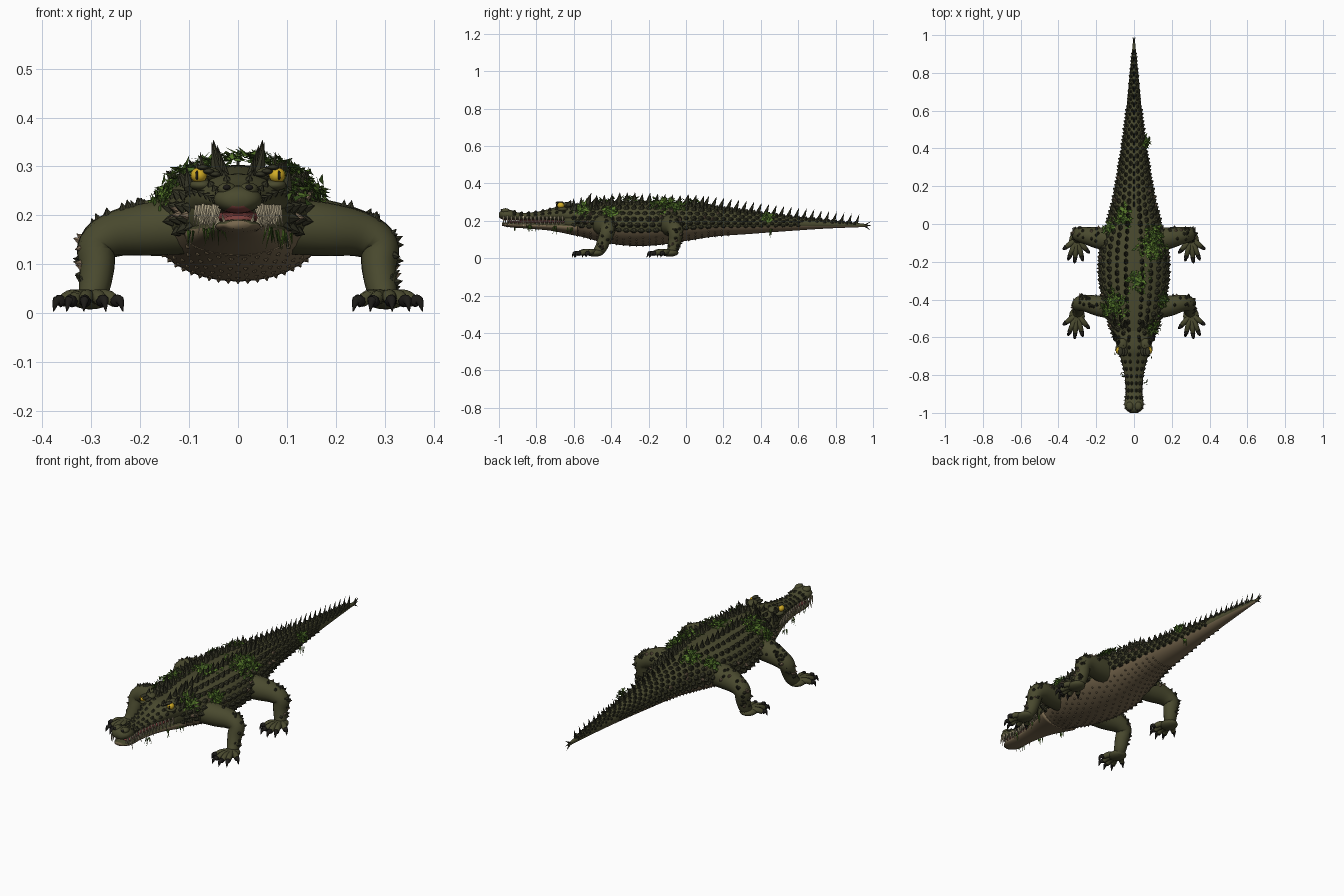
import bpy, bmesh, math, random
from mathutils import Vector

random.seed(4)
if "Cube" in bpy.data.objects:
    bpy.data.objects.remove(bpy.data.objects["Cube"])


def paint(name, r, g, b):
    m = bpy.data.materials.new(name)
    m.use_nodes = True
    m.diffuse_color = (r, g, b, 1)
    bsdf = m.node_tree.nodes["Principled BSDF"]
    bsdf.inputs["Base Color"].default_value = (r, g, b, 1)
    bsdf.inputs["Roughness"].default_value = 0.8
    return m


HIDE = paint("olive hide", .068, .068, .028)
BELLY = paint("brown belly", .18, .132, .073)
SCUTE = paint("dark scute", .034, .034, .018)
CLAW = paint("black claw", .012, .011, .009)
TOOTH = paint("ivory tooth", .5, .43, .28)
FLESH = paint("mouth flesh", .2, .05, .045)
EYE = paint("yellow eye", .65, .42, .02)
MOSS = paint("bright moss", .1, .2, .025)
WEED = paint("deep moss", .045, .095, .015)
SHELL = paint("tan barnacle", .2, .145, .09)


def finish(name, bm, mats, smooth=False):
    bmesh.ops.recalc_face_normals(bm, faces=bm.faces)
    for f in bm.faces:
        f.smooth = smooth
    me = bpy.data.meshes.new(name)
    bm.to_mesh(me)
    bm.free()
    for m in mats:
        me.materials.append(m)
    ob = bpy.data.objects.new(name, me)
    bpy.context.collection.objects.link(ob)


def sample(table, t):
    """Smooth interpolation of table rows keyed by their first value."""
    n = len(table)
    i = max(k for k in range(n - 1) if k == 0 or table[k][0] <= t)
    p, q = table[i], table[i + 1]
    a, b = table[max(i - 1, 0)], table[min(i + 2, n - 1)]
    d = q[0] - p[0]
    u = min(max((t - p[0]) / d, 0), 1)
    out = []
    for k in range(1, len(p)):
        m0 = (q[k] - a[k]) / (q[0] - a[0]) * d
        m1 = (b[k] - p[k]) / (b[0] - p[0]) * d
        out.append((2*u**3 - 3*u**2 + 1) * p[k] + (u**3 - 2*u*u + u) * m0
                   + (3*u*u - 2*u**3) * q[k] + (u**3 - u*u) * m1)
    return out


def bridge(bm, rings):
    for r, s in zip(rings, rings[1:]):
        for i in range(len(r)):
            j = (i + 1) % len(r)
            bm.faces.new((r[i], r[j], s[j], s[i]))
    bm.faces.new(rings[0])
    bm.faces.new(rings[-1])


def skin(table, y, a):
    """Point on a lofted hull; a is the angle from the top."""
    w, top, bot = sample(table, y)
    return Vector((w * math.sin(a), y, (top + bot) / 2 + (top - bot) / 2 * math.cos(a)))


def skin_normal(table, y, a):
    da = skin(table, y, a + .02) - skin(table, y, a - .02)
    dy = skin(table, y + .01, a) - skin(table, y - .01, a)
    return da.cross(dy).normalized()


def hull(name, table, mats, steps, seg=32, under=-.38):
    bm = bmesh.new()
    y0, y1 = table[0][0], table[-1][0]
    rings = [[bm.verts.new(skin(table, y0 + (y1 - y0) * k / steps, math.tau * i / seg))
              for i in range(seg)] for k in range(steps + 1)]
    bridge(bm, rings)
    if len(mats) > 1:
        for f in bm.faces:
            c = f.calc_center_median()
            w, top, bot = sample(table, c.y)
            f.material_index = int((c.z - (top + bot) / 2) < under * (top - bot) / 2)
    finish(name, bm, mats, True)


def limb(bm, path, seg=14, sub=5):
    """Tube through rows of (x, y, z, radius)."""
    tab = [(i,) + tuple(p) for i, p in enumerate(path)]
    pts = [sample(tab, k / sub) for k in range((len(path) - 1) * sub + 1)]
    rings = []
    for k, p in enumerate(pts):
        t = Vector(pts[min(k + 1, len(pts) - 1)][:3]) - Vector(pts[max(k - 1, 0)][:3])
        u = t.cross(Vector((.3, .8, .2))).normalized()
        v = t.cross(u).normalized()
        rings.append([bm.verts.new(Vector(p[:3]) + p[3] * (u * math.cos(math.tau*i/seg)
                      + v * math.sin(math.tau*i/seg))) for i in range(seg)])
    bridge(bm, rings)


def spike(bm, base, normal, length, width, height, lean=.4, mat=0, sides=6):
    """Flattened cone, long in y, with its tip swept back."""
    n = Vector(normal).normalized()
    t = Vector((0, 1, 0)) - n * n.y
    t = t.normalized() if t.length > .1 else Vector((1, 0, 0))
    s = n.cross(t)
    ring = [bm.verts.new(base - n * height * .15 + t * length * math.cos(math.tau*i/sides)
            + s * width * math.sin(math.tau*i/sides)) for i in range(sides)]
    tip = bm.verts.new(base + n * height + t * length * lean)
    for i in range(sides):
        bm.faces.new((ring[i], ring[(i + 1) % sides], tip)).material_index = mat


def ball(bm, centre, scale, mat=0):
    r = bmesh.ops.create_uvsphere(bm, u_segments=16, v_segments=10, radius=1)
    for v in r["verts"]:
        v.co = Vector(centre) + Vector([a * b for a, b in zip(v.co, scale)])
        for f in v.link_faces:
            f.material_index = mat


BODY = [(-.65, .085, .268, .135), (-.55, .12, .287, .112), (-.45, .152, .298, .086),
        (-.3, .178, .303, .066), (-.15, .178, .302, .07), (0, .14, .293, .092),
        (.15, .105, .275, .115), (.35, .072, .25, .13), (.55, .046, .226, .145),
        (.75, .027, .205, .158), (.97, .005, .182, .167)]
SKULL = [(-1, .02, .243, .218), (-.985, .042, .257, .208), (-.95, .05, .26, .204),
         (-.89, .04, .243, .205), (-.8, .05, .248, .204), (-.72, .068, .266, .198),
         (-.66, .088, .284, .185), (-.56, .112, .284, .16)]
JAW = [(-.985, .024, .19, .173), (-.95, .045, .192, .166), (-.85, .045, .192, .158),
       (-.72, .066, .195, .146), (-.58, .11, .205, .118)]
TONGUE = [(-.95, .03, .2, .184), (-.8, .04, .206, .184), (-.62, .07, .212, .18)]
hull("body_and_tail", BODY, [HIDE, BELLY], 90)
hull("upper_skull", SKULL, [HIDE, FLESH], 48, under=-.8)
hull("lower_jaw", JAW, [HIDE, BELLY], 36, under=.25)
hull("tongue", TONGUE, [FLESH], 16, 16)

# Back armour: rows of scutes, taller towards the spine
bm = bmesh.new()
for row, a in enumerate((.24, .52, .8, 1.08, 1.36, 1.64, 1.9)):
    for k in range(38):
        y = -.6 + k * .04 + (row % 2) * .02
        w = sample(BODY, y)[0]
        if y > .93 or (row > 3 and y > .6):
            continue
        size = min(1, .42 + w * 5) * random.uniform(.85, 1.1)
        tall = (.052 if y < .12 else .016) if row == 0 else (.028 if row < 3 else .016)
        for s in (-1, 1):
            spike(bm, skin(BODY, y, s * a), skin_normal(BODY, y, s * a),
                  .0195 * size, .0145 * size, tall * size)
# Single tail crest and the barbed tail tip
for k in range(21):
    y = .1 + k * .0405
    spike(bm, skin(BODY, y, 0), (0, .12, 1), .016 - k * .0003, .007, .057 - k * .0004, 1.1)
for d in ((0, 1, 0), (.2, 1, .7), (-.2, 1, .7), (0, 1, -.8)):
    spike(bm, Vector((0, .955, .174)), d, .007, .007, .042, 0)
# Neck crown, brow horns and snout scutes
for s in (-1, 1):
    for x, y, z, h in ((.045, -.53, .29, .065), (.07, -.5, .28, .055), (.1, -.52, .262, .045),
                       (.08, -.63, .285, .03), (.055, -.655, .28, .025), (.1, -.6, .26, .04)):
        spike(bm, Vector((s * x, y, z)), (s * .15, .25, 1), .022, .013, h)
    for a in (.3, .8, 1.3):
        for k in range(9):
            y = -.92 + k * .038
            spike(bm, skin(SKULL, y, s * a), skin_normal(SKULL, y, s * a), .013, .009, .01)
finish("back_scutes", bm, [SCUTE])

# Belly studs
bm = bmesh.new()
for k in range(24):
    for a in range(-4, 5):
        y, ang = -.58 + k * .035, math.pi + a * .22 + (k % 2) * .11
        spike(bm, skin(BODY, y, ang), skin_normal(BODY, y, ang), .006, .006, .006, 0)
finish("belly_studs", bm, [BELLY])

# Eyes, brows and nostrils
for s, side in ((1, "left"), (-1, "right")):
    bm = bmesh.new()
    ball(bm, (s * .08, -.67, .282), (.017, .02, .016))
    ball(bm, (s * .084, -.687, .282), (.003, .004, .01), 1)
    finish(side + "_eye", bm, [EYE, CLAW], True)
    bm = bmesh.new()
    ball(bm, (s * .062, -.635, .285), (.026, .03, .014))
    ball(bm, (s * .075, -.66, .262), (.024, .028, .012))
    ball(bm, (s * .022, -.965, .253), (.02, .024, .014))
    ball(bm, (s * .023, -.984, .257), (.008, .008, .006), 1)
    for x, z in ((.046, .284), (.06, .29), (.072, .298)):
        ball(bm, (s * x, -.675, z), (.012, .022, .006), 2)
    finish(side + "_brow_and_nostril", bm, [HIDE, CLAW, SCUTE], True)

# Teeth along both jaws
bm = bmesh.new()
for k in range(16):
    y = -.975 + k * .021
    big = 1.35 if k % 4 == 1 else 1
    for s in (-1, 1):
        w = sample(SKULL, y)[0]
        spike(bm, Vector((s * w * .96, y, .215)), (s * .2, 0, -1),
              .0065, .006, random.uniform(.036, .048) * big, 0)
        w = sample(JAW, y)[0]
        spike(bm, Vector((s * w * .9, y + .01, .184)), (s * .25, 0, 1),
              .005, .005, random.uniform(.022, .03) * big, 0)
finish("teeth", bm, [TOOTH])

# Legs, feet, claws and leg armour
FRONT = [(.1, -.445, .178, .058), (.18, -.435, .172, .055), (.25, -.42, .162, .046),
         (.287, -.422, .138, .04), (.288, -.438, .095, .035), (.293, -.455, .055, .032),
         (.3, -.475, .03, .026)]
REAR = [(.1, -.485, .178, .062), (.18, -.475, .174, .058), (.25, -.462, .162, .047),
        (.287, -.455, .138, .041), (.288, -.46, .095, .036), (.293, -.468, .055, .032),
        (.3, -.48, .03, .026)]
TOES = [(.235, -.555), (.27, -.598), (.315, -.61), (.35, -.593), (.377, -.535)]


def place(p, s, dy):
    return Vector((s * p[0], p[1] + dy, p[2]))


for end, leg, dy in (("front", FRONT, 0), ("rear", REAR, .4)):
    for s, side in ((1, "left"), (-1, "right")):
        bm, claws, studs = bmesh.new(), bmesh.new(), bmesh.new()
        limb(bm, [(*place(p, s, dy), p[3]) for p in leg])
        ball(bm, place((.302, -.488, .028), s, dy), (.042, .048, .02))
        for x, y in TOES:
            mid = ((x + .303) / 2, (y - .48) / 2, .034)
            knuckle = (.303 + (x - .303) * .75, -.48 + (y + .48) * .75, .024)
            limb(bm, [(*place((.303, -.48, .03), s, dy), .016), (*place(mid, s, dy), .015),
                      (*place(knuckle, s, dy), .012)], 10, 4)
            bend = (x * .6 + knuckle[0] * .4, y * .6 + knuckle[1] * .4, .027)
            limb(claws, [(*place(knuckle, s, dy), .0125), (*place(bend, s, dy), .0095),
                         (*place((x, y, .004), s, dy), .001)], 8, 4)
        for k in range(38):
            x, y, z, r = sample([(i,) + p for i, p in enumerate(leg)], random.uniform(1, 5.4))
            d = Vector((random.uniform(.1, 1), random.uniform(-.3, 1), random.uniform(-.1, 1)))
            if z > .14:
                d.x *= .3
            d.normalize()
            spike(studs, place(Vector((x, y, z)) + d * r * .95, s, dy), (s * d.x, d.y, d.z),
                  .012, .01, .015, .2, int(k % 5 == 0))
        finish(f"{end}_{side}_leg", bm, [HIDE], True)
        finish(f"{end}_{side}_claws", claws, [CLAW], True)
        finish(f"{end}_{side}_leg_scutes", studs, [SCUTE, SHELL])

# Moss patches: cushions of small leaves on the back and flanks
PATCHES = [(-.12, .55, .1), (-.3, .1, .065), (-.42, -.65, .08), (.04, -.4, .06), (-.05, .8, .05),
           (.43, 1.1, .035), (-.55, .9, .05), (-.45, -1.2, .05), (-.4, 1.1, .05), (-.02, -1, .04)]
bm = bmesh.new()
for y0, a0, size in PATCHES:
    w = sample(BODY, y0)[0]
    for k in range(int(1700 * size)):
        y, a = random.gauss(y0, size * .4), random.gauss(a0, size * .36 / w)
        n = skin_normal(BODY, y, a)
        p = skin(BODY, y, a) + n * random.uniform(.004, .026)
        d = Vector([random.uniform(-1, 1) for _ in range(3)])
        d = (d - n * d.dot(n)).normalized()
        side = n.cross(d) * random.uniform(.006, .01)
        tip = p + (n * random.uniform(0, .7) + d) * random.uniform(.015, .028)
        f = bm.faces.new([bm.verts.new(c) for c in (p - side, p + side, tip)])
        f.material_index = int(k % 5 < 2)
# Weeds hanging from the jaw and belly
for x, y, z in ((.06, -.84, .17), (-.06, -.8, .17), (.085, -.7, .165), (-.09, -.68, .165),
                (.1, -.62, .16), (-.04, -.92, .18), (.05, .45, .15)):
    for k in range(5):
        b = Vector((x + random.uniform(-.012, .012), y + random.uniform(-.015, .015), z))
        spike(bm, b, (random.uniform(-.3, .3), random.uniform(-.3, .3), -1),
              .004, .003, random.uniform(.02, .045), 0, k % 2, 4)
# Leaves face outwards
for f in bm.faces:
    f.normal_update()
finish("moss_and_weeds", bm, [MOSS, WEED])

# Barnacles scattered on the flanks
bm = bmesh.new()
for k in range(26):
    y, a = random.uniform(-.6, .3), random.choice((-1, 1)) * random.uniform(.9, 1.8)
    spike(bm, skin(BODY, y, a), skin_normal(BODY, y, a), .012, .011, .018, 0, 0, 7)
finish("barnacles", bm, [SHELL])
